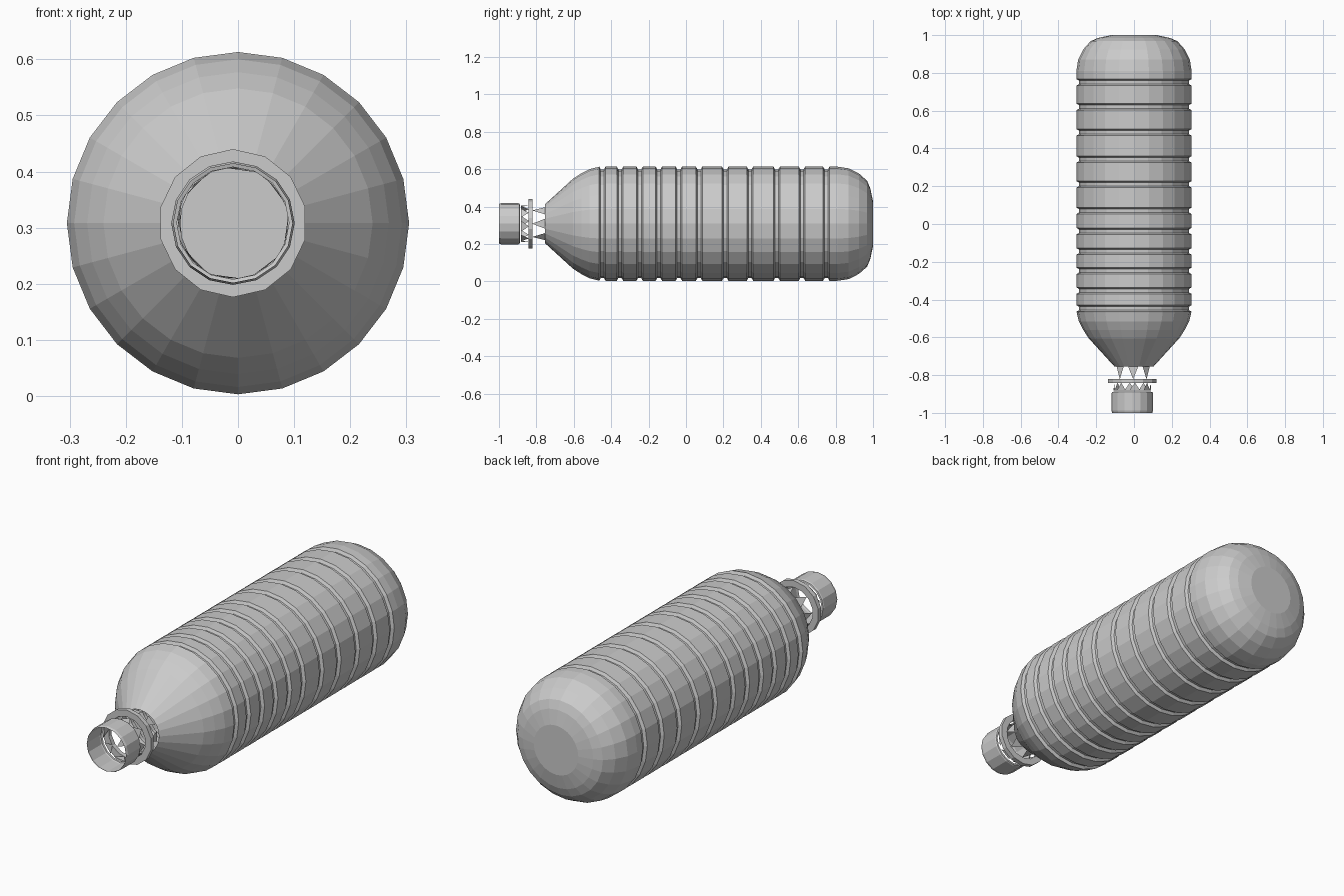
import bpy, bmesh
from math import sin, cos, pi, radians

if "Cube" in bpy.data.objects:
    bpy.data.objects.remove(bpy.data.objects["Cube"])

CZ = 0.308  # height of the bottle axis


def point(y, r, a, cx):
    return (cx + r * sin(a), y, CZ + r * cos(a))


def finish(name, bm):
    bmesh.ops.recalc_face_normals(bm, faces=bm.faces)
    me = bpy.data.meshes.new(name)
    bm.to_mesh(me)
    bm.free()
    ob = bpy.data.objects.new(name, me)
    bpy.context.collection.objects.link(ob)
    return ob


def lathe(name, profile, sides, cx=0.0, loop=False, cap_end=False):
    """Revolve (y, radius) pairs around the lying axis."""
    bm = bmesh.new()
    rings = [[bm.verts.new(point(y, r, 2 * pi * i / sides, cx)) for i in range(sides)]
             for y, r in profile]
    pairs = list(zip(rings, rings[1:]))
    if loop:
        pairs.append((rings[-1], rings[0]))
    for a, b in pairs:
        for i in range(sides):
            j = (i + 1) % sides
            bm.faces.new((a[i], a[j], b[j], b[i]))
    if cap_end:
        bm.faces.new(rings[-1])
    return finish(name, bm)


def teeth(name, count, base, tip, width, cx=0.0, phase=0.0):
    """Ring of triangular slivers from base (y, r) to tip (y, r)."""
    bm = bmesh.new()
    for i in range(count):
        a = 2 * pi * i / count + phase
        bm.faces.new([bm.verts.new(point(*base, a - width / 2, cx)),
                      bm.verts.new(point(*base, a + width / 2, cx)),
                      bm.verts.new(point(*tip, a, cx))])
    return finish(name, bm)


# Bottle body: shoulder, grooved barrel, rounded base
R = 0.305
profile = [(-0.755, 0.103), (-0.605, 0.24), (-0.56, 0.269), (-0.515, 0.292), (-0.47, 0.303)]
grooves = [-0.447, -0.353, -0.248, -0.145, -0.038, 0.07, 0.21, 0.342, 0.485, 0.62, 0.75]
for g in grooves:
    profile += [(g - 0.017, R), (g - 0.009, R - 0.014), (g + 0.009, R - 0.014), (g + 0.017, R)]
profile += [(0.81, R), (0.87, 0.296), (0.925, 0.268), (0.968, 0.23), (0.985, 0.19), (1.0, 0.12)]
lathe("bottle_body", profile, 24, cap_end=True)

# Neck flange
NX = -0.009
lathe("neck_flange", [(-0.842, 0.132), (-0.82, 0.132), (-0.82, 0.1), (-0.842, 0.1)],
      14, NX, loop=True)

# Broken neck slivers on both sides of the flange
teeth("neck_slivers_body", 8, (-0.755, 0.101), (-0.822, 0.1), radians(30), NX / 2)
teeth("neck_slivers_cap", 8, (-0.882, 0.1), (-0.84, 0.098), radians(34), NX, radians(8))

# Open screw cap sleeve
lathe("cap_sleeve", [(-0.888, 0.1), (-0.89, 0.107), (-0.896, 0.11), (-0.988, 0.11), (-1.0, 0.106)],
      16, NX)
